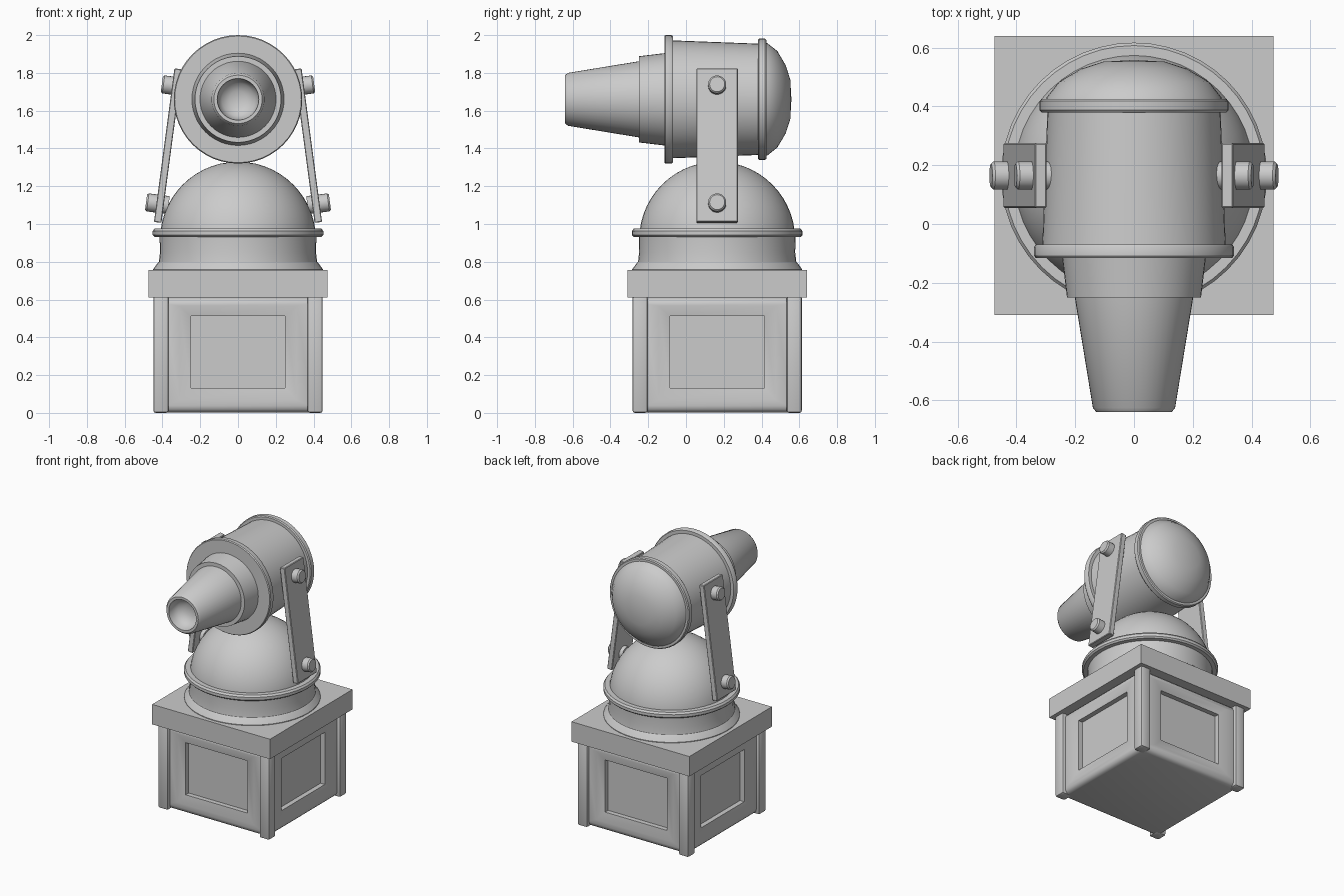
import bpy, bmesh, math
from mathutils import Matrix, Vector

if "Cube" in bpy.data.objects:
    bpy.data.objects.remove(bpy.data.objects["Cube"])

CY = 0.165          # y of the base axis
HEAD_Z = 1.66       # height of the head axis


def finish(name, bm, matrix=None, angle=35):
    if matrix is not None:
        bm.transform(matrix)
    bmesh.ops.recalc_face_normals(bm, faces=bm.faces)
    mesh = bpy.data.meshes.new(name)
    bm.to_mesh(mesh)
    bm.free()
    ob = bpy.data.objects.new(name, mesh)
    bpy.context.collection.objects.link(ob)
    bpy.ops.object.select_all(action='DESELECT')
    ob.select_set(True)
    bpy.context.view_layer.objects.active = ob
    bpy.ops.object.shade_smooth_by_angle(angle=math.radians(angle))
    return ob


def lathe(name, profile, matrix, steps=48):
    """Revolve (radius, height) points about local z."""
    bm = bmesh.new()
    vs = [bm.verts.new((r, 0, h)) for r, h in profile]
    es = [bm.edges.new(p) for p in zip(vs, vs[1:])]
    bmesh.ops.spin(bm, geom=vs + es, cent=(0, 0, 0), axis=(0, 0, 1),
                   angle=math.tau, steps=steps)
    bmesh.ops.remove_doubles(bm, verts=bm.verts, dist=1e-4)
    return finish(name, bm, matrix)


def box(name, size, matrix, bevel=0.0, segments=2):
    bm = bmesh.new()
    bmesh.ops.create_cube(bm, size=1)
    bmesh.ops.scale(bm, vec=size, verts=bm.verts)
    if bevel:
        bmesh.ops.bevel(bm, geom=bm.edges[:], offset=bevel, segments=segments,
                        profile=0.5, affect='EDGES')
    return finish(name, bm, matrix)


def at(x, y, z):
    return Matrix.Translation((x, y, z))


# Pedestal body with a recessed panel on each side
bm = bmesh.new()
bmesh.ops.create_cube(bm, size=1)
bmesh.ops.scale(bm, vec=(0.85, 0.85, 0.61), verts=bm.verts)
bmesh.ops.bevel(bm, geom=bm.edges[:], offset=0.035, segments=3, profile=0.5,
                affect='EDGES')
sides = [f for f in bm.faces if f.calc_area() > 0.2 and abs(f.normal.z) < 0.5]
for f in sides:
    n = f.normal.copy()
    t = Vector((0, 0, 1)).cross(n)
    # (half width, half height, depth) of each step into the panel
    for w, h, d in ((0.31, 0.25, 0), (0.25, 0.19, 0.015), (0.25, 0.19, 0.05)):
        bmesh.ops.inset_individual(bm, faces=[f], thickness=0.002)
        for v in f.verts:
            su = math.copysign(w, v.co.dot(t))
            sz = math.copysign(h, v.co.z)
            v.co = t * su + n * (0.425 - d) + Vector((0, 0, sz + (0.015 if w < 0.3 else 0.01)))
finish("pedestal_body", bm, at(0, CY, 0.307), 50)

# Corner posts and top slab
for sx in (-1, 1):
    for sy in (-1, 1):
        box("corner_post", (0.08, 0.08, 0.62),
            at(sx * 0.408, CY + sy * 0.408, 0.31), 0.012)
box("pedestal_slab", (0.95, 0.95, 0.145), at(0, CY, 0.683))

# Round turntable with rims
lathe("turntable", [(0, 0.74), (0.45, 0.74), (0.45, 0.76), (0.428, 0.79),
                    (0.419, 0.80), (0.413, 0.85), (0.415, 0.93), (0.442, 0.932),
                    (0.452, 0.942), (0.452, 0.962), (0.442, 0.975), (0, 0.975)],
      at(0, CY, 0))

# Dome
dome = [(0.413 * math.cos(a), 0.917 + 0.413 * math.sin(a))
        for a in (math.radians(90 * i / 14) for i in range(15))]
dome[-1] = (0, dome[-1][1])
lathe("dome", dome, at(0, CY, 0))

# Head parts, revolved about y
to_head = at(0, 0, HEAD_Z) @ Matrix.Rotation(-math.pi / 2, 4, 'X')
lathe("head_barrel", [(0, -0.10), (0.313, -0.10), (0.294, 0.40), (0, 0.40)], to_head)
lathe("front_flange", [(0, -0.115), (0.335, -0.115), (0.34, -0.108), (0.34, -0.078),
                       (0.335, -0.07), (0, -0.07)], to_head)
lathe("rear_flange", [(0, 0.38), (0.315, 0.38), (0.321, 0.387), (0.321, 0.418),
                      (0.315, 0.425), (0, 0.425)], to_head)
lathe("rear_cap", [(0, 0.41), (0.302, 0.41), (0.298, 0.43), (0.255, 0.484),
                   (0.18, 0.528), (0.105, 0.552), (0, 0.558)], to_head)
lathe("nozzle_collar", [(0, -0.10), (0.246, -0.10), (0.228, -0.25), (0, -0.25)], to_head)
lathe("nozzle", [(0, -0.24), (0.203, -0.24), (0.14, -0.625), (0.128, -0.64),
                 (0.11, -0.64), (0.105, -0.60), (0.085, -0.565), (0.045, -0.545),
                 (0, -0.54)], to_head)

# Leaning side arms with bolts
for s, side in ((-1, "left"), (1, "right")):
    frame = at(s * 0.371, CY, 1.415) @ Matrix.Rotation(-s * math.radians(7.6), 4, 'Y')
    box(side + "_arm", (0.04, 0.22, 0.82), frame, 0.004, 1)
    for z in (-0.312, 0.318):
        lathe(side + "_bolt", [(0, -0.045), (0.048, -0.045), (0.048, 0.066),
                               (0.04, 0.075), (0, 0.075)],
              frame @ at(0, 0, z) @ Matrix.Rotation(s * math.pi / 2, 4, 'Y'), 20)
